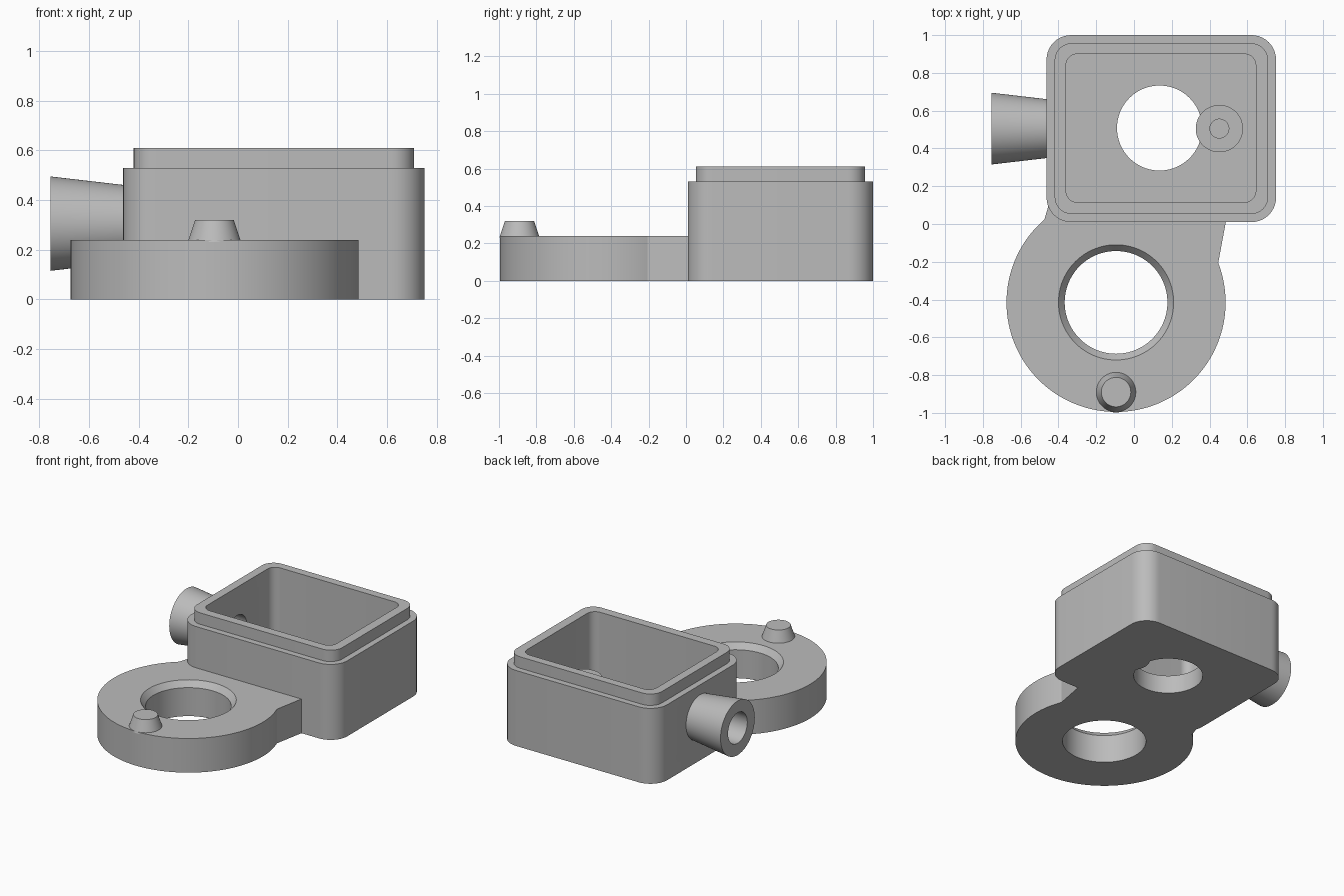
import bpy
import bmesh
from math import pi, sin, cos
from mathutils import Matrix

cube = bpy.data.objects.get("Cube")
if cube:
    bpy.data.objects.remove(cube, do_unlink=True)

grey = bpy.data.materials.new("plain grey")
grey.use_nodes = True
GREY = (0.5, 0.5, 0.5, 1)
grey.diffuse_color = GREY
grey.node_tree.nodes["Principled BSDF"].inputs["Base Color"].default_value = GREY


def make(name, bm):
    bmesh.ops.recalc_face_normals(bm, faces=bm.faces)
    mesh = bpy.data.meshes.new(name)
    bm.to_mesh(mesh)
    bm.free()
    mesh.materials.append(grey)
    ob = bpy.data.objects.new(name, mesh)
    bpy.context.collection.objects.link(ob)
    return ob


def prism(name, outline, z0, z1):
    """Extrude a flat outline from z0 to z1."""
    bm = bmesh.new()
    face = bm.faces.new([bm.verts.new((x, y, z0)) for x, y in outline])
    new = bmesh.ops.extrude_face_region(bm, geom=[face])["geom"]
    verts = [v for v in new if isinstance(v, bmesh.types.BMVert)]
    bmesh.ops.translate(bm, verts=verts, vec=(0, 0, z1 - z0))
    return make(name, bm)


def rounded(x0, x1, y0, y1, r, steps=10):
    """Outline of a rectangle with rounded corners."""
    centres = [(x1 - r, y1 - r), (x0 + r, y1 - r), (x0 + r, y0 + r), (x1 - r, y0 + r)]
    return [(cx + r * cos((k + i / steps) * pi / 2), cy + r * sin((k + i / steps) * pi / 2))
            for k, (cx, cy) in enumerate(centres) for i in range(steps + 1)]


def cone(name, x, y, z0, z1, r0, r1=None, sides=96):
    """Upright cylinder or truncated cone."""
    bm = bmesh.new()
    bmesh.ops.create_cone(bm, cap_ends=True, segments=sides, radius1=r0,
                          radius2=r0 if r1 is None else r1, depth=z1 - z0,
                          matrix=Matrix.Translation((x, y, (z0 + z1) / 2)))
    return make(name, bm)


def along_x(ob, x, y, z):
    """Lay an upright part along -x, starting at the given point."""
    ob.data.transform(Matrix.Translation((x, y, z)) @ Matrix.Rotation(-pi / 2, 4, "Y"))
    return ob


def combine(ob, tool, operation="DIFFERENCE"):
    """Apply a boolean and discard the tool."""
    mod = ob.modifiers.new("combine", "BOOLEAN")
    mod.operation, mod.solver, mod.object = operation, "EXACT", tool
    bpy.context.view_layer.update()
    deps = bpy.context.evaluated_depsgraph_get()
    mesh = bpy.data.meshes.new_from_object(ob.evaluated_get(deps))
    ob.modifiers.clear()
    ob.data = mesh
    bpy.data.objects.remove(tool, do_unlink=True)


FLOOR = 0.13
MID_Y, BORE_Z = 0.505, 0.305
RING_X, RING_Y = -0.095, -0.415


def cavity():
    return prism("cavity", rounded(-0.36, 0.645, 0.115, 0.9, 0.06), FLOOR, 0.8)


def bore():
    return along_x(cone("bore", 0, 0, 0, 0.7, 0.107), -0.2, MID_Y, BORE_Z)


# Open housing with a stepped rim
housing = prism("housing", rounded(-0.463, 0.752, 0.01, 1.0, 0.13), 0, 0.53)
combine(housing, prism("rim", rounded(-0.42, 0.71, 0.053, 0.957, 0.09), 0.3, 0.61), "UNION")
combine(housing, cavity())
combine(housing, cone("floor_hole", 0.135, 0.508, -0.1, 0.25, 0.225))
combine(housing, bore())

# Screw boss standing on the floor beside the hole
boss = cone("screw_boss", 0.452, MID_Y, 0, 0.34, 0.125)
combine(boss, cone("screw_hole", 0.452, MID_Y, FLOOR, 0.5, 0.05, sides=48))
combine(housing, boss, "UNION")

# Flaring side spout
spout = along_x(cone("side_spout", 0, 0, 0, 0.335, 0.151, 0.19), -0.42, MID_Y, BORE_Z)
combine(spout, bore())

# Ring flange with its slanted neck, trimmed to the cavity
flange = cone("ring_flange", RING_X, RING_Y, 0, 0.24, 0.58, sides=128)
neck = [(-0.49, -0.03), (-0.2, -0.55), (0.3, -0.45), (0.445, -0.21), (0.503, 0.1), (-0.452, 0.1)]
combine(flange, prism("neck", neck, 0, 0.24), "UNION")
combine(flange, cavity())
combine(flange, cone("ring_hole", RING_X, RING_Y, -0.1, 0.4, 0.272))
combine(flange, cone("ring_chamfer", RING_X, RING_Y, 0.2, 0.28, 0.272, 0.338))

# Tapered locating peg
peg = cone("locating_peg", RING_X, -0.89, 0.23, 0.32, 0.108, 0.078, sides=64)

for ob in bpy.context.view_layer.objects:
    ob.select_set(ob in (housing, spout, flange, peg))
bpy.context.view_layer.objects.active = housing
bpy.ops.object.shade_smooth_by_angle(angle=pi / 6)
